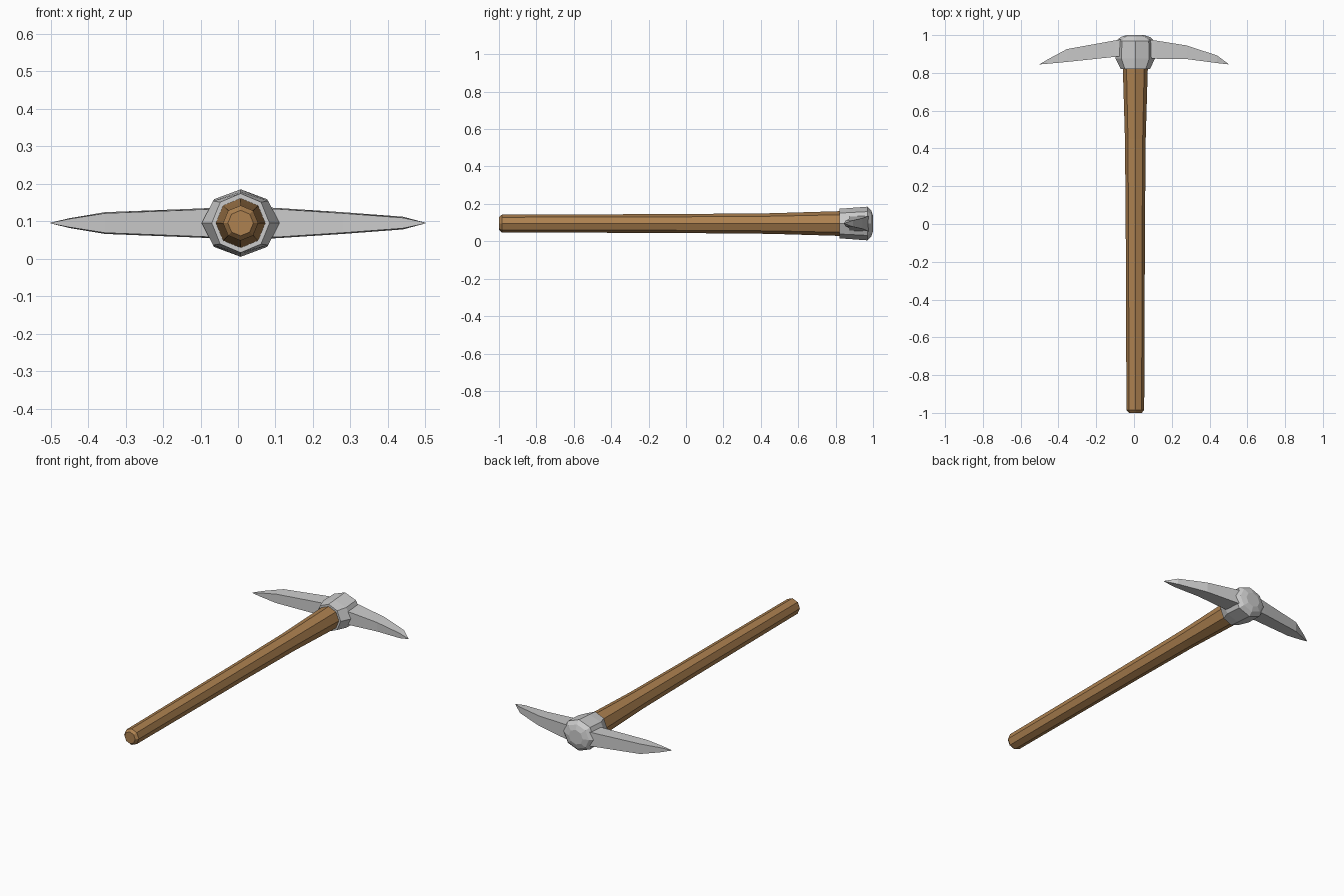
import bpy, bmesh
from math import cos, sin, pi

if "Cube" in bpy.data.objects:
    bpy.data.objects.remove(bpy.data.objects["Cube"])

CX, CZ = 0.007, 0.095  # handle axis


def loft(name, rings, material=None):
    """Skin a list of equal-length point rings and cap both ends."""
    bm = bmesh.new()
    loops = [[bm.verts.new(p) for p in ring] for ring in rings]
    n = len(loops[0])
    for a, b in zip(loops, loops[1:]):
        for i in range(n):
            j = (i + 1) % n
            bm.faces.new((a[i], a[j], b[j], b[i]))
    bm.faces.new(loops[0])
    bm.faces.new(loops[-1])
    bmesh.ops.remove_doubles(bm, verts=bm.verts, dist=1e-5)
    bmesh.ops.recalc_face_normals(bm, faces=bm.faces)
    mesh = bpy.data.meshes.new(name)
    bm.to_mesh(mesh)
    bm.free()
    if material:
        mesh.materials.append(material)
    obj = bpy.data.objects.new(name, mesh)
    bpy.context.collection.objects.link(obj)
    return obj


def octagon(y, rx, rz):
    return [(CX + rx * cos(i * pi / 4), y, CZ + rz * sin(i * pi / 4)) for i in range(8)]


def blade_section(x, front, back, front_half, back_half):
    return [(x, front, CZ - front_half), (x, front, CZ + front_half),
            (x, back, CZ + back_half), (x, back, CZ - back_half)]


wood = bpy.data.materials.new("wood")
wood.diffuse_color = (0.42, 0.22, 0.08, 1)
wood.use_nodes = True
wood.node_tree.nodes["Principled BSDF"].inputs["Base Color"].default_value = wood.diffuse_color

# Eight-sided wooden handle, flaring toward the head
handle_profile = [(-1.0, 0.034), (-0.985, 0.047), (0.0, 0.051),
                  (0.45, 0.055), (0.82, 0.066), (0.9, 0.068)]
loft("handle", [octagon(y, r, r) for y, r in handle_profile], wood)

# Metal socket around the handle with a bevelled cap
socket_profile = [(0.82, 0.077, 0.079), (0.875, 0.104, 0.083), (0.97, 0.1, 0.09),
                  (0.99, 0.078, 0.07), (1.0, 0.045, 0.042)]
loft("head_socket", [octagon(*s) for s in socket_profile])

# Curved blades: x, front y, back y, front and back half heights
left_blade = [(-0.05, 0.89, 0.98, 0.038, 0.042), (-0.1, 0.885, 0.972, 0.036, 0.039),
              (-0.355, 0.858, 0.926, 0.026, 0.029), (-0.45, 0.849, 0.875, 0.011, 0.013),
              (-0.5, 0.845, 0.846, 0.001, 0.001)]
right_blade = [(0.05, 0.875, 0.98, 0.039, 0.043), (0.11, 0.875, 0.972, 0.037, 0.04),
               (0.28, 0.873, 0.945, 0.026, 0.029), (0.44, 0.852, 0.892, 0.014, 0.017),
               (0.5, 0.845, 0.847, 0.001, 0.001)]
loft("left_blade", [blade_section(*s) for s in left_blade])
loft("right_blade", [blade_section(*s) for s in right_blade])
